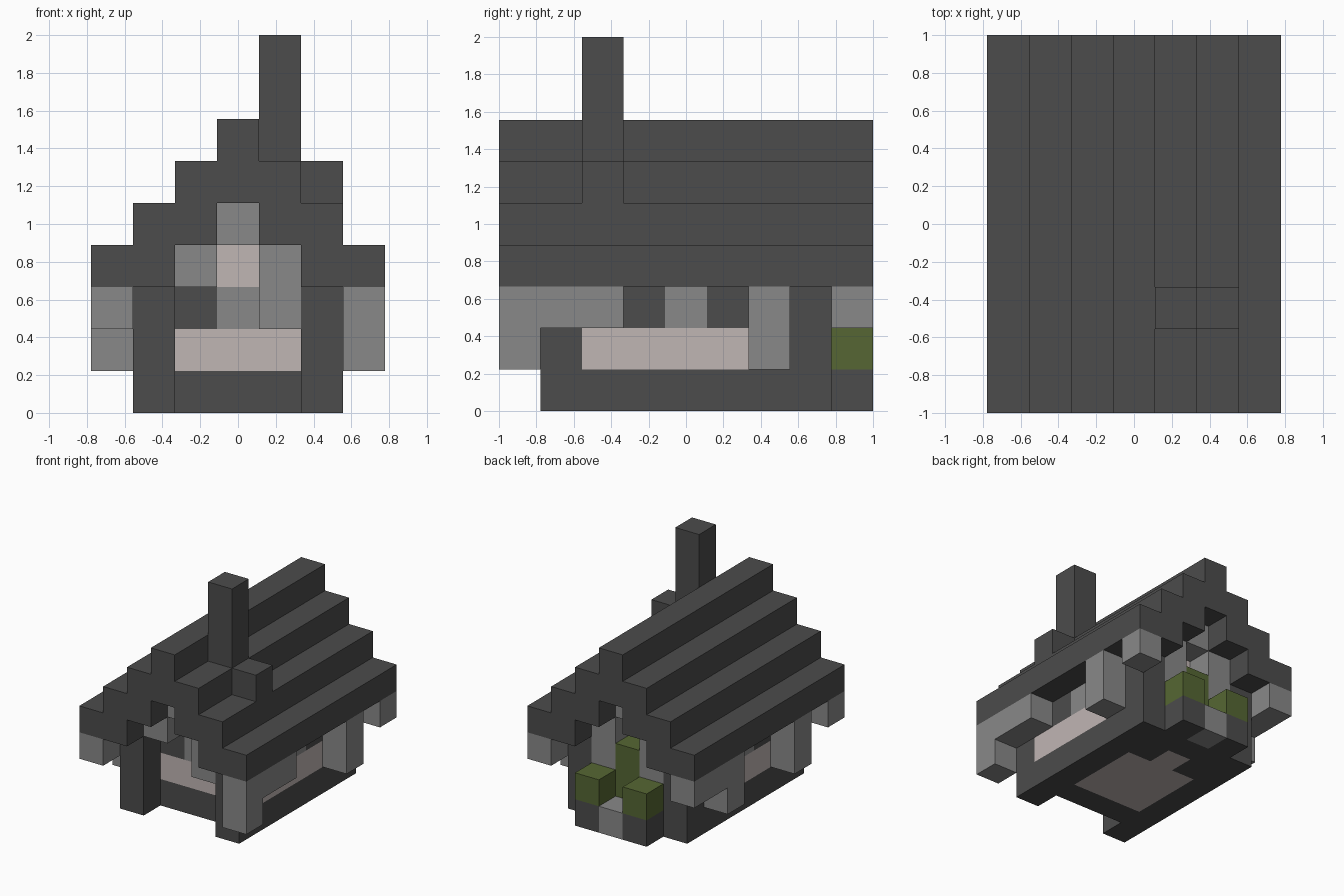
import bpy
import bmesh
from mathutils import Vector

cube = bpy.data.objects.get("Cube")
if cube:
    bpy.data.objects.remove(cube, do_unlink=True)

# One block of the model; the grid is 7 wide, 9 deep and 9 high
U = 2 / 9
OFFSET = Vector((3.5, 4.5, 0))


def place(x, y, z):
    return (Vector((x, y, z)) - OFFSET) * U


def material(name, r, g, b):
    m = bpy.data.materials.new(name)
    m.use_nodes = True
    m.diffuse_color = (r, g, b, 1)
    bsdf = m.node_tree.nodes["Principled BSDF"]
    bsdf.inputs["Base Color"].default_value = (r, g, b, 1)
    bsdf.inputs["Roughness"].default_value = 0.9
    return m


DARK = material("charcoal", 0.072, 0.072, 0.072)
STONE = material("stone grey", 0.25, 0.25, 0.25)
PLASTER = material("pale plaster", 0.53, 0.465, 0.455)
LEAF = material("leaf green", 0.092, 0.134, 0.033)


def finish(name, bm, mat):
    bmesh.ops.recalc_face_normals(bm, faces=bm.faces)
    mesh = bpy.data.meshes.new(name)
    bm.to_mesh(mesh)
    bm.free()
    mesh.materials.append(mat)
    obj = bpy.data.objects.new(name, mesh)
    bpy.context.collection.objects.link(obj)
    return obj


def blocks(name, mat, *boxes):
    """Each box is a corner block (x, y, z) and a size in blocks."""
    bm = bmesh.new()
    for corner, size in boxes:
        verts = bmesh.ops.create_cube(bm, size=1)["verts"]
        for v in verts:
            v.co = place(*(c + s * (p + 0.5) for c, s, p in zip(corner, size, v.co)))
    return finish(name, bm, mat)


# Stepped roof: a staircase outline swept along the whole depth
outer = [(0, 3)]
for step in range(4):
    outer += [(step, step + 4), (step + 1, step + 4)]
outer = outer[:-1]
inner = [(3, 5), (3, 4), (2, 4), (2, 3)]
half = inner + outer
mirrored = [(7 - x, z) for x, z in reversed(half)]
bm = bmesh.new()
face = bm.faces.new([bm.verts.new(place(x, 0, z)) for x, z in half + mirrored])
sweep = bmesh.ops.extrude_face_region(bm, geom=[face])["geom"]
swept = [g for g in sweep if isinstance(g, bmesh.types.BMVert)]
bmesh.ops.translate(bm, verts=swept, vec=(0, 9 * U, 0))
finish("roof", bm, DARK)

# Chimney and its shoulder
blocks("chimney", DARK, ((4, 2, 6), (1, 1, 3)), ((5, 2, 5), (1, 1, 1)))

# Base ring, floor and doorstep
blocks("foundation", DARK,
       ((1, 2, 0), (5, 1, 1)), ((1, 7, 0), (5, 1, 1)),
       ((1, 3, 0), (1, 4, 1)), ((5, 3, 0), (1, 4, 1)),
       ((2, 6, 0), (1, 1, 1)), ((4, 6, 0), (1, 1, 1)),
       ((2, 8, 0), (1, 1, 1)), ((4, 8, 0), (1, 1, 1)))
blocks("floor", PLASTER, ((2, 3, 0), (3, 3, 1)), ((3, 6, 0), (1, 1, 1)))
blocks("back_step", STONE, ((3, 8, 0), (1, 1, 1)))

# Corner posts
for x, side in ((1, "right"), (5, "left")):
    blocks("front_post_" + side, DARK, ((x, 1, 0), (1, 1, 3)))
    blocks("back_post_" + side, DARK, ((x, 7, 1), (1, 1, 2)))

    # Side walls: plaster below, alternating windows and piers above
    blocks("side_wall_" + side, PLASTER, ((x, 2, 1), (1, 5, 1)))
    blocks("side_windows_" + side, DARK, *[((x, y, 2), (1, 1, 1)) for y in (3, 5)])
    blocks("side_piers_" + side, STONE, *[((x, y, 2), (1, 1, 1)) for y in (2, 4, 6)])

# End walls
for y, end in ((2, "front"), (6, "back")):
    blocks(end + "_wall", PLASTER, ((2, y, 1), (3, 1, 1)),
           ((2, y, 3), (3, 1, 1)), ((3, y, 4), (1, 1, 1)))
    blocks(end + "_wall_window", DARK, ((2, y, 2), (1, 1, 1)))
    blocks(end + "_wall_band", STONE, ((3, y, 2), (2, 1, 1)))

# Stonework set in front of the end walls
blocks("front_trim", STONE, ((2, 1, 3), (1, 1, 1)),
       ((3, 1, 4), (1, 1, 1)), ((4, 1, 2), (1, 1, 2)))
blocks("back_trim", STONE, ((2, 7, 2), (1, 1, 2)),
       ((3, 7, 4), (1, 1, 1)), ((4, 7, 2), (1, 1, 2)))

# Stone brackets below the eaves
blocks("left_eave_stones", STONE, ((6, 0, 2), (1, 3, 1)), ((6, 0, 1), (1, 1, 1)),
       ((6, 6, 1), (1, 1, 2)), ((6, 8, 2), (1, 1, 1)))
blocks("right_eave_stones", STONE, ((0, 6, 2), (1, 3, 1)), ((0, 6, 1), (1, 1, 1)),
       ((0, 2, 1), (1, 1, 2)), ((0, 0, 2), (1, 1, 1)))

# Plants at the back
blocks("back_bushes", LEAF, ((2, 8, 1), (1, 1, 1)), ((4, 8, 1), (1, 1, 1)))
blocks("back_tall_plant", LEAF, ((3, 7, 1), (1, 1, 2)))
